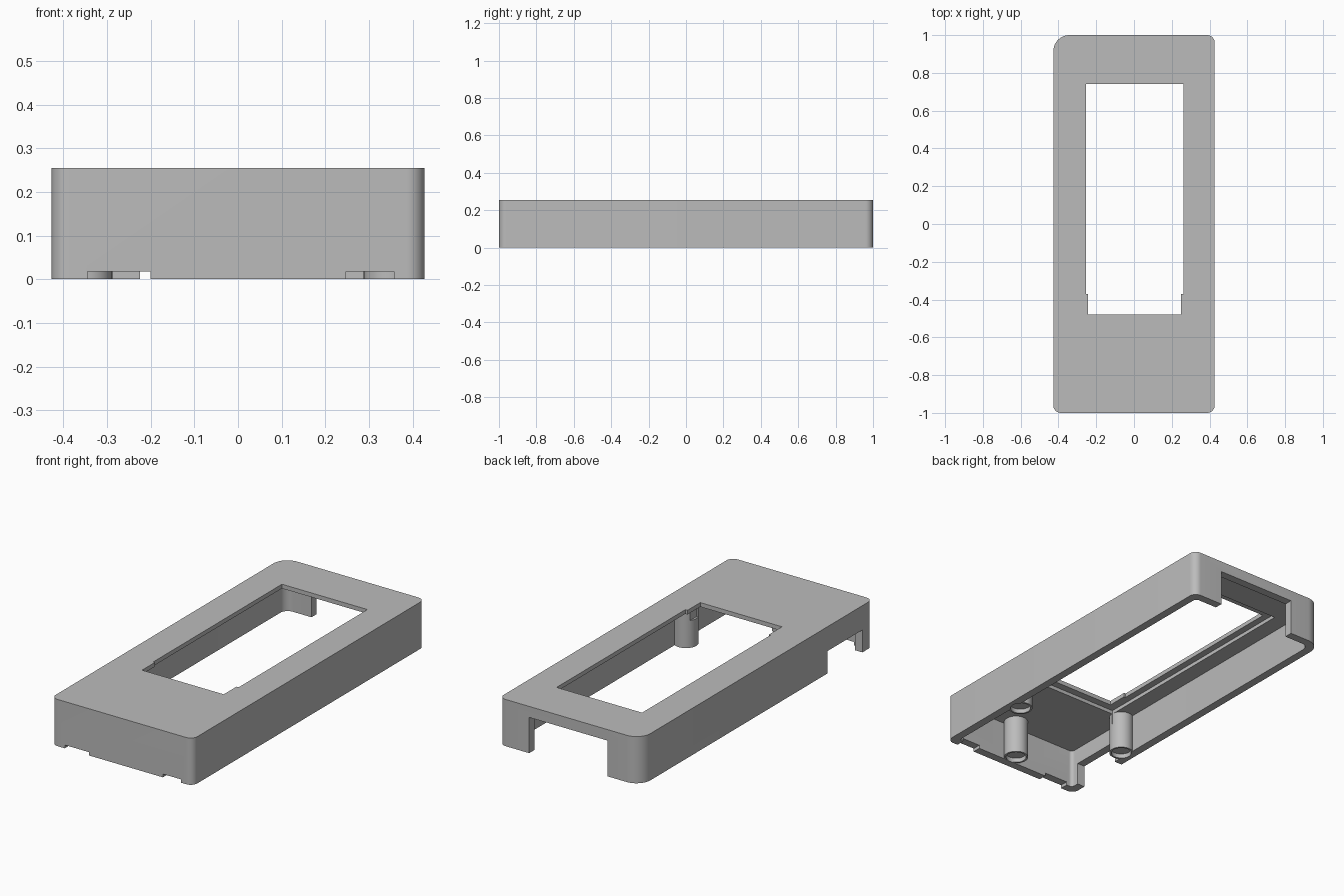
import bpy, bmesh, math

cube = bpy.data.objects.get("Cube")
if cube:
    bpy.data.objects.remove(cube)

grey = bpy.data.materials.new("plain grey")
grey.use_nodes = True
COLOUR = (0.5, 0.5, 0.5, 1)
grey.diffuse_color = COLOUR
grey.node_tree.nodes["Principled BSDF"].inputs["Base Color"].default_value = COLOUR


def prism(name, outline, z0, z1):
    """Extrude a closed outline of (x, y) points from z0 to z1."""
    bm = bmesh.new()
    face = bm.faces.new([bm.verts.new((x, y, z0)) for x, y in outline])
    top = bmesh.ops.extrude_face_region(bm, geom=[face])["geom"]
    verts = [v for v in top if isinstance(v, bmesh.types.BMVert)]
    bmesh.ops.translate(bm, verts=verts, vec=(0, 0, z1 - z0))
    bmesh.ops.recalc_face_normals(bm, faces=bm.faces)
    mesh = bpy.data.meshes.new(name)
    bm.to_mesh(mesh)
    bm.free()
    mesh.materials.append(grey)
    obj = bpy.data.objects.new(name, mesh)
    bpy.context.collection.objects.link(obj)
    return obj


def rounded(x, y, radii, steps=10):
    """Rounded rectangle; radii start at the +x +y corner, anticlockwise."""
    signs = [(1, 1), (-1, 1), (-1, -1), (1, -1)]
    points = []
    for k, ((sx, sy), r) in enumerate(zip(signs, radii)):
        for i in range(steps + 1):
            a = math.pi / 2 * (k + i / steps)
            points.append((sx * (x - r) + r * math.cos(a), sy * (y - r) + r * math.sin(a)))
    return points


def circle(x, y, r, n=40):
    return [(x + r * math.cos(math.tau * i / n), y + r * math.sin(math.tau * i / n))
            for i in range(n)]


def rect(x0, x1, y0, y1):
    return [(x0, y0), (x1, y0), (x1, y1), (x0, y1)]


def combine(target, tool, operation):
    mod = target.modifiers.new("combine", "BOOLEAN")
    mod.operation = operation
    mod.solver = "EXACT"
    mod.object = tool
    bpy.context.view_layer.objects.active = target
    bpy.ops.object.modifier_apply(modifier=mod.name)
    bpy.data.objects.remove(tool)


def cut(outline, z0, z1):
    combine(shell, prism("cutter", outline, z0, z1), "DIFFERENCE")


W, L, H, WALL, CEILING = 0.427, 1.0, 0.255, 0.045, 0.212

# Outer shell, hollow from below
shell = prism("case_shell", rounded(W, L, [0.04, 0.085, 0.04, 0.04]), 0, H)
cut(rounded(W - WALL, L - WALL, [0.02, 0.045, 0.02, 0.02]), -0.1, CEILING)

# Screw posts with shallow sockets
posts = [(-0.35, -0.52), (0.35, -0.5), (0.04, -0.905)]
for x, y in posts:
    combine(shell, prism("post", circle(x, y, 0.062), 0.001, CEILING + 0.01), "UNION")
for x, y in posts:
    cut(circle(x, y, 0.052), -0.05, 0.025)

# Screen recess under the top, then the stepped window
cut(rect(-0.29, 0.3, -0.52, 0.79), 0.15, 0.232)
window = [(-0.243, -0.48), (0.25, -0.48), (0.25, -0.37), (0.263, -0.37),
          (0.263, 0.74), (-0.253, 0.74), (-0.253, -0.37), (-0.243, -0.37)]
cut(window, 0.15, 0.4)

# Back opening, side opening and front notches
cut(rect(-0.225, 0.246, 0.93, 1.1), -0.1, 0.195)
cut(rect(-0.5, -0.375, -0.91, -0.61), -0.1, 0.122)
for x0, x1 in ((-0.345, -0.2), (0.247, 0.357)):
    cut(rect(x0, x1, -1.1, -0.95), -0.1, 0.018)

# Smooth the rounded corners, keep edges crisp
bpy.ops.object.select_all(action="DESELECT")
shell.select_set(True)
bpy.context.view_layer.objects.active = shell
bpy.ops.object.shade_smooth_by_angle(angle=math.radians(30))
